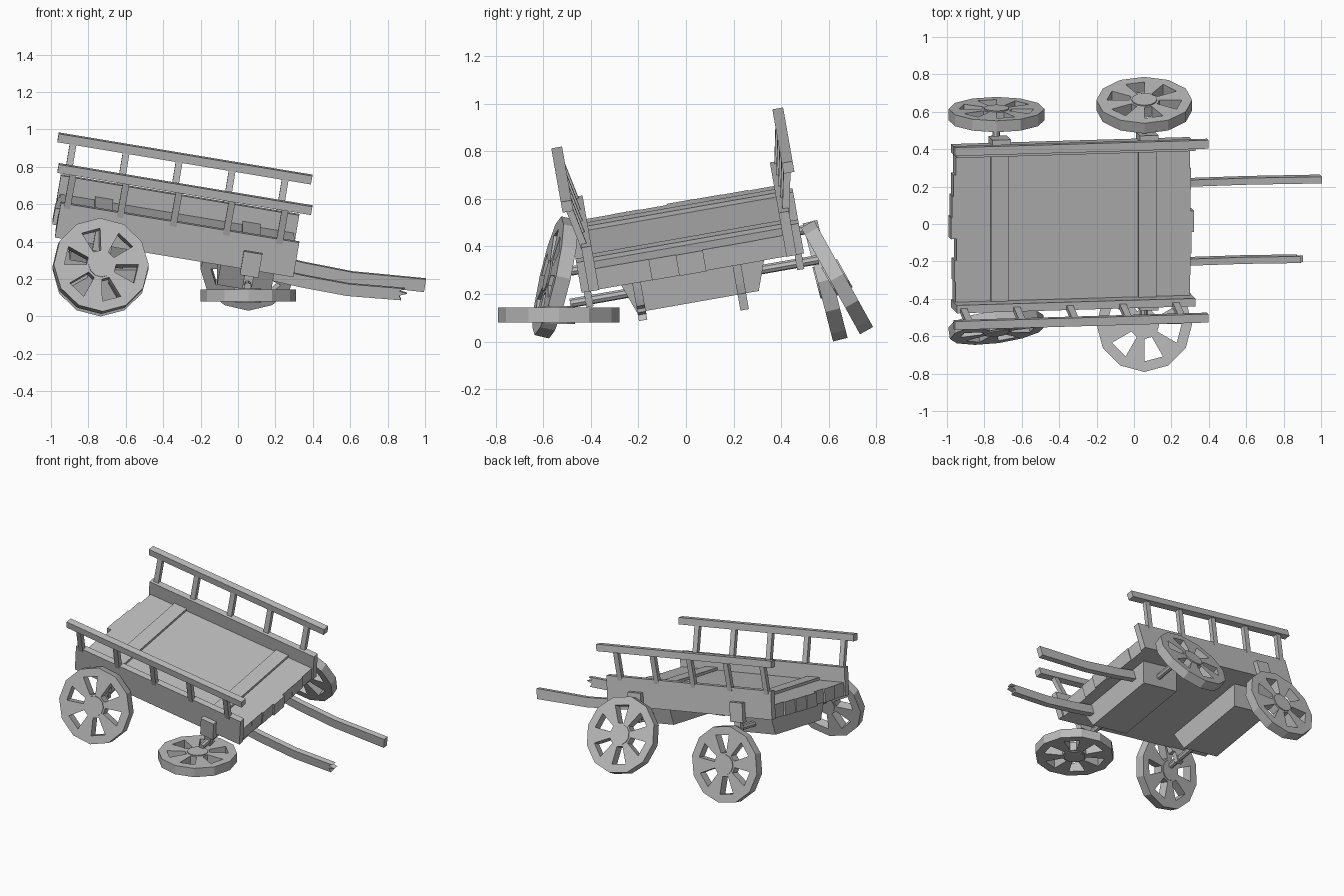
import bpy, bmesh, math, random
from mathutils import Matrix, Vector

random.seed(4)
cube = bpy.data.objects.get("Cube")
if cube:
    bpy.data.objects.remove(cube, do_unlink=True)

wood = bpy.data.materials.new("grey_wood")
wood.use_nodes = True
grey = (0.5, 0.5, 0.5, 1)
wood.diffuse_color = grey
wood.node_tree.nodes["Principled BSDF"].inputs["Base Color"].default_value = grey

# The whole body leans forward and to one side
TILT = (Matrix.Translation((-0.34, 0.01, 0.393))
        @ Matrix.Rotation(math.radians(10), 4, 'X')
        @ Matrix.Rotation(math.radians(9.6), 4, 'Y'))


def finish(name, bm, matrix):
    bmesh.ops.recalc_face_normals(bm, faces=bm.faces)
    mesh = bpy.data.meshes.new(name)
    bm.to_mesh(mesh)
    bm.free()
    mesh.materials.append(wood)
    obj = bpy.data.objects.new(name, mesh)
    obj.matrix_world = matrix
    bpy.context.collection.objects.link(obj)
    return obj


def box(name, x, y, z):
    """Box in the body's frame from (low, high) spans."""
    bm = bmesh.new()
    bmesh.ops.create_cube(bm, size=1)
    for v in bm.verts:
        v.co = [s[0] if c < 0 else s[1] for s, c in zip((x, y, z), v.co)]
    return finish(name, bm, TILT)


def prism(name, points, offset):
    """Flat outline in the body's frame, extruded by an offset."""
    bm = bmesh.new()
    face = bm.faces.new([bm.verts.new(p) for p in points])
    new = bmesh.ops.extrude_face_region(bm, geom=[face])["geom"]
    bmesh.ops.translate(bm, vec=offset,
                        verts=[g for g in new if isinstance(g, bmesh.types.BMVert)])
    return finish(name, bm, TILT)


def rod(name, a, b, radius, sides=8):
    a, b = Vector(a), Vector(b)
    bm = bmesh.new()
    bmesh.ops.create_cone(bm, cap_ends=True, segments=sides, radius1=radius,
                          radius2=radius, depth=(b - a).length)
    turn = (b - a).to_track_quat('Z', 'Y').to_matrix().to_4x4()
    return finish(name, bm, TILT @ Matrix.Translation((a + b) / 2) @ turn)


def wheel(name, centre, axis):
    """Twelve-sided wheel with six wedge-shaped openings."""
    turn = Vector(axis).to_track_quat('Z', 'Y').to_matrix().to_4x4()
    place = Matrix.Translation(centre) @ turn
    bm = bmesh.new()
    rings = [[bm.verts.new((r * math.cos(i * math.pi / 6),
                            r * math.sin(i * math.pi / 6), 0)) for i in range(12)]
             for r in (0.08, 0.2, 0.256)]
    bm.faces.new(rings[0])
    for i in range(12):
        j = (i + 1) % 12
        for k in range(2):
            if k == 1 or i % 2 == 0:
                bm.faces.new((rings[k][i], rings[k + 1][i],
                              rings[k + 1][j], rings[k][j]))
    disc = finish(name, bm, place)
    solid = disc.modifiers.new("thickness", 'SOLIDIFY')
    solid.thickness = 0.063
    solid.offset = 0
    bm = bmesh.new()
    bmesh.ops.create_cone(bm, cap_ends=True, segments=12, radius1=0.068,
                          radius2=0.068, depth=0.075)
    finish(name + "_hub", bm, place)


# Floor planks with uneven ends
count, half = 7, 0.405
step = 2 * half / count
for i in range(count):
    y = -half + i * step
    box(f"floor_plank_{i + 1}",
        (-0.645 - random.uniform(-0.015, 0.02), 0.645 + random.uniform(-0.015, 0.015)),
        (y, y + step), (0, 0.09))

# Cross battens, underside blocks and axles at both wheel stations
for end, x in (("rear", -0.4), ("front", 0.4)):
    box(f"{end}_batten", (x - 0.048, x + 0.048), (-half, half), (0.08, 0.108))
    prism(f"{end}_block",
          [(x - 0.145, y, z) for y, z in
           ((-0.31, 0), (-0.26, -0.14), (0.26, -0.14), (0.31, 0))], (0.29, 0, 0))
    rod(f"{end}_axle", (x + 0.01, -0.53, -0.075), (x + 0.01, 0.53, -0.075), 0.02)

# Sides: board, brackets, posts and top rail
for side, s in (("left", 1), ("right", -1)):
    def span(a, b):
        return tuple(sorted((s * a, s * b)))
    box(f"{side}_board", (-0.648, 0.645), span(0.4, 0.443), (0, 0.19))
    for end, x in (("rear", -0.39), ("front", 0.41)):
        box(f"{side}_{end}_bracket", (x - 0.05, x + 0.05), span(0.435, 0.475), (-0.03, 0.1))
        box(f"{side}_{end}_axle_hanger", (x - 0.025, x + 0.025),
            span(0.435, 0.465), (-0.1, -0.02))
    for i in range(5):
        x = -0.61 + i * 0.2875
        prism(f"{side}_post_{i + 1}",
              [(x - 0.018, s * y, z) for y, z in
               ((0.4, 0.1), (0.43, 0.1), (0.485, 0.37), (0.455, 0.37))],
              (0.036, 0, 0))
    box(f"{side}_rail", (-0.695, 0.68), span(0.449, 0.495), (0.357, 0.403))

# Shafts, one whole and one snapped short
prism("left_shaft", [(x, 0.17, z) for x, z in
      ((0.45, 0), (0.7, -0.02), (0.97, -0.028), (1.365, 0),
       (1.365, -0.07), (0.97, -0.093), (0.7, -0.085), (0.45, -0.065))], (0, 0.036, 0))
prism("right_broken_shaft", [(x, -0.258, z) for x, z in
      ((0.45, 0), (0.7, -0.015), (0.95, -0.02), (1.25, 0.005), (1.22, -0.012),
       (1.265, -0.02), (1.225, -0.037), (1.24, -0.06),
       (0.95, -0.085), (0.7, -0.08), (0.45, -0.065))], (0, 0.036, 0))

# Wheels, splayed loose, one lying flat
wheel("right_front_wheel", (0.055, -0.535, 0.112), (0, 0, 1))
wheel("right_rear_wheel", (-0.735, -0.55, 0.27), (0.13, -0.96, 0.22))
wheel("left_front_wheel", (0.055, 0.635, 0.27), (0, 0.875, 0.485))
wheel("left_rear_wheel", (-0.735, 0.585, 0.256), (0, 0.968, 0.25))
